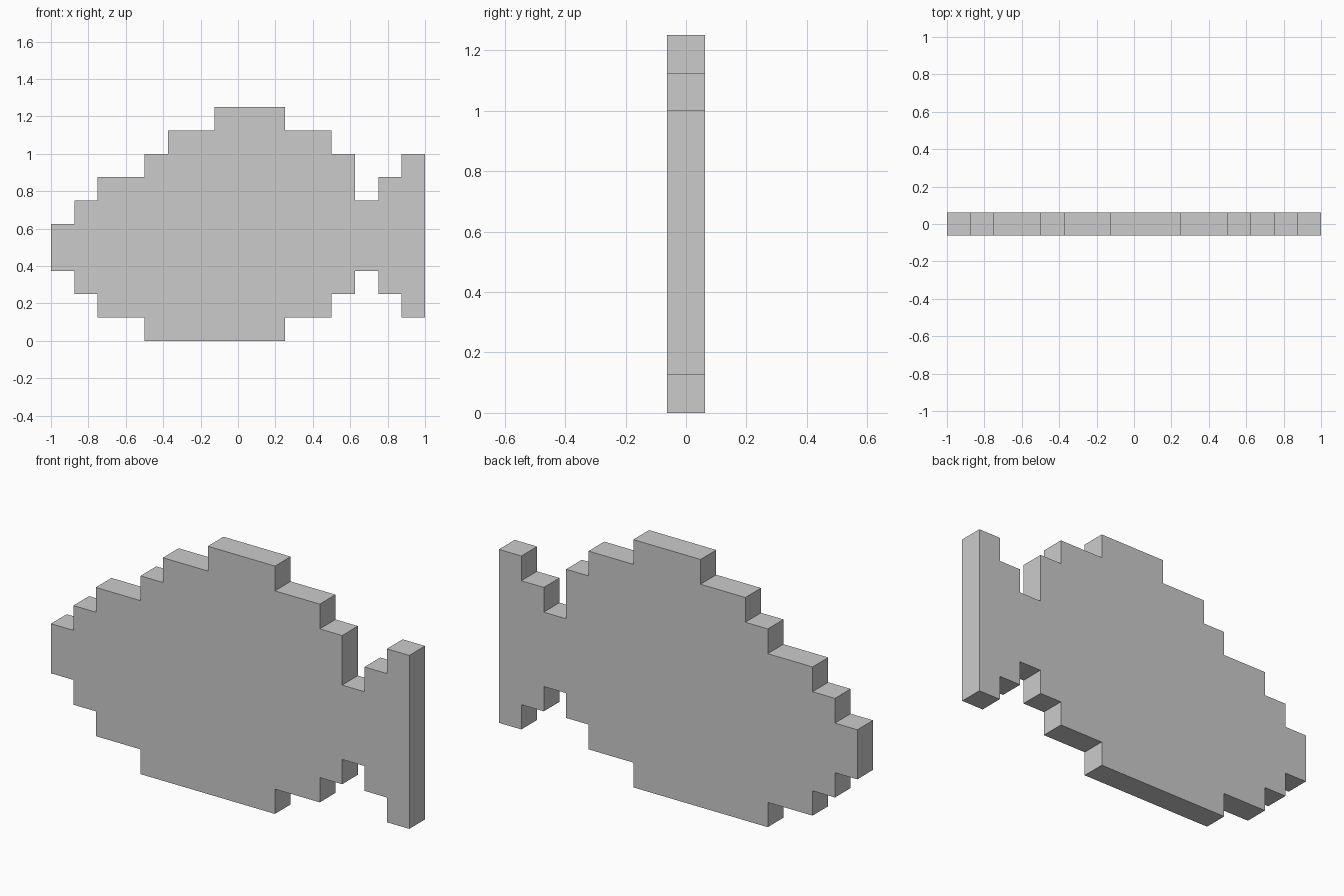
import bpy
import bmesh

if "Cube" in bpy.data.objects:
    bpy.data.objects.remove(bpy.data.objects["Cube"])

CELL = 0.125  # size of one pixel step

# Fish silhouette as columns: (left, right, bottom, top) in cells
COLUMNS = [
    (-8, -7, 3, 5), (-7, -6, 2, 6), (-6, -4, 1, 7), (-4, -3, 0, 8),   # head
    (-3, -1, 0, 9), (-1, 2, 0, 10), (2, 4, 1, 9), (4, 5, 2, 8),       # body
    (5, 6, 3, 6), (6, 7, 2, 7), (7, 8, 1, 8),                         # tail
]


def stepped_outline(columns):
    """Walk along the top edge, then back along the bottom edge."""
    top, bottom = [], []
    for left, right, low, high in columns:
        top += [(left, high), (right, high)]
        bottom += [(left, low), (right, low)]
    points = top + bottom[::-1]
    # drop points lying in the middle of a straight run
    keep = []
    for i, p in enumerate(points):
        a, b = points[i - 1], points[(i + 1) % len(points)]
        if not (a[0] == p[0] == b[0] or a[1] == p[1] == b[1]):
            keep.append(p)
    return keep


def extruded_plate(name, outline, thickness):
    bm = bmesh.new()
    verts = [bm.verts.new((x * CELL, -thickness / 2, z * CELL)) for x, z in outline]
    face = bm.faces.new(verts)
    result = bmesh.ops.extrude_face_region(bm, geom=[face], use_keep_orig=True)
    moved = [g for g in result["geom"] if isinstance(g, bmesh.types.BMVert)]
    bmesh.ops.translate(bm, verts=moved, vec=(0, thickness, 0))
    bmesh.ops.recalc_face_normals(bm, faces=bm.faces)
    mesh = bpy.data.meshes.new(name)
    bm.to_mesh(mesh)
    bm.free()
    obj = bpy.data.objects.new(name, mesh)
    bpy.context.collection.objects.link(obj)
    return obj


# Flat stepped fish, one cell thick
extruded_plate("pixel_fish", stepped_outline(COLUMNS), CELL)
